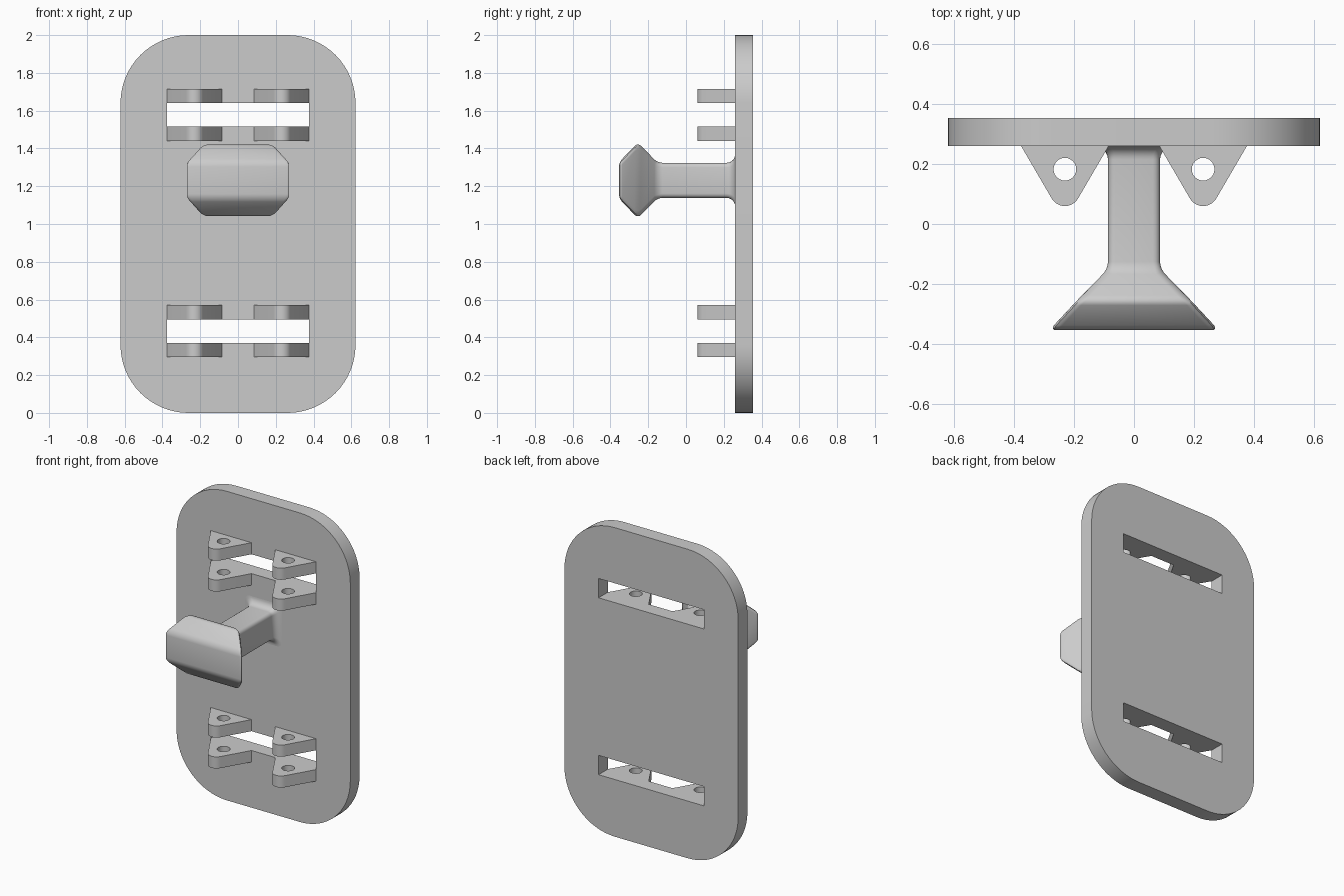
import bpy, bmesh
from math import sin, cos, pi, radians
from mathutils import Matrix

cube = bpy.data.objects.get("Cube")
if cube:
    bpy.data.objects.remove(cube, do_unlink=True)

grey = bpy.data.materials.new("light_grey")
grey.use_nodes = True
GREY = (0.6, 0.6, 0.6, 1)
grey.diffuse_color = GREY
grey.node_tree.nodes["Principled BSDF"].inputs["Base Color"].default_value = GREY


def finish(bm, name):
    bmesh.ops.recalc_face_normals(bm, faces=bm.faces)
    mesh = bpy.data.meshes.new(name)
    bm.to_mesh(mesh)
    bm.free()
    mesh.materials.append(grey)
    obj = bpy.data.objects.new(name, mesh)
    bpy.context.collection.objects.link(obj)
    bpy.ops.object.select_all(action='DESELECT')
    bpy.context.view_layer.objects.active = obj
    obj.select_set(True)
    bpy.ops.object.shade_smooth_by_angle(angle=radians(30))
    return obj


def arc(cx, cy, r, start, end, steps):
    """Points on an arc, angles in degrees."""
    angles = [radians(start + (end - start) * i / steps) for i in range(steps + 1)]
    return [(cx + r * cos(a), cy + r * sin(a)) for a in angles]


def slab(name, loops, depth, matrix):
    """Extrude a flat outline with holes by depth, then place it."""
    bm = bmesh.new()
    for loop in loops:
        vs = [bm.verts.new((u, v, 0)) for u, v in loop]
        for i, v in enumerate(vs):
            bm.edges.new((vs[i - 1], v))
    bmesh.ops.triangle_fill(bm, use_beauty=True, edges=bm.edges[:])
    ext = bmesh.ops.extrude_face_region(bm, geom=bm.faces[:], use_keep_orig=True)
    moved = [g for g in ext["geom"] if isinstance(g, bmesh.types.BMVert)]
    bmesh.ops.translate(bm, verts=moved, vec=(0, 0, depth))
    bm.transform(matrix)
    return finish(bm, name)


# Back plate: rounded outline with two wide slots
PLATE_FRONT, PLATE_BACK = 0.26, 0.355
HALF_W, RADIUS, SLOT_X, SLOT_H = 0.622, 0.36, 0.377, 0.125
slots = (0.37, 1.515)
ix, iz = HALF_W - RADIUS, 1 - RADIUS
outline = []
for k, (sx, sz) in enumerate(((1, 1), (-1, 1), (-1, -1), (1, -1))):
    outline += arc(sx * ix, 1 + sz * iz, RADIUS, 90 * k, 90 * k + 90, 16)
holes = [[(-SLOT_X, z), (SLOT_X, z), (SLOT_X, z + SLOT_H), (-SLOT_X, z + SLOT_H)]
         for z in slots]
slab("back_plate", [outline] + holes, PLATE_BACK - PLATE_FRONT,
     Matrix.Translation((0, PLATE_BACK, 0)) @ Matrix.Rotation(pi / 2, 4, 'X'))

# Triangular lugs with pin holes, above and below each slot
LUG_H = 0.075
lug = [(-0.146, PLATE_FRONT)] + arc(0, 0.111, 0.051, 210, 330, 12) + [(0.146, PLATE_FRONT)]
pin_hole = arc(0, 0.183, 0.038, 0, 360, 24)[:-1]
for slot_name, z in zip(("lower", "upper"), slots):
    for level, lz in (("bottom", z - LUG_H), ("top", z + SLOT_H)):
        for side, x in (("left", 0.231), ("right", -0.231)):
            slab(f"{slot_name}_{level}_lug_{side}", [lug, pin_hole], LUG_H,
                 Matrix.Translation((x, 0, lz)))

# Knob: rectangular sections lofted from the head to the flared foot
CENTRE_Z, STEM_X, STEM_Z, FLARE = 1.231, 0.087, 0.093, 0.045
sections = [(-0.355, 0.283, 0.096), (-0.255, 0.19, 0.2), (-0.15, STEM_X, STEM_Z)]
for i in range(9):
    a = i / 8 * pi / 2
    grow = FLARE * (1 - cos(a))
    sections.append((PLATE_FRONT - FLARE + FLARE * sin(a), STEM_X + grow, STEM_Z + grow))
bm = bmesh.new()
rings = [[bm.verts.new((sx * hx, y, CENTRE_Z + sz * hz))
          for sx, sz in ((-1, -1), (1, -1), (1, 1), (-1, 1))] for y, hx, hz in sections]
bm.faces.new(rings[0])
bm.faces.new(rings[-1])
for a, b in zip(rings, rings[1:]):
    for i in range(4):
        bm.faces.new((a[i - 1], a[i], b[i], b[i - 1]))
# Round the long edges and the head's own edges
soft = [bm.edges.get((a[i], b[i])) for a, b in zip(rings, rings[1:]) for i in range(4)]
soft += [bm.edges.get((r[i - 1], r[i])) for r in rings[:3] for i in range(4)]
bmesh.ops.bevel(bm, geom=soft, offset=0.024, offset_type='OFFSET', segments=4,
                profile=0.5, affect='EDGES', clamp_overlap=False)
finish(bm, "knob")
